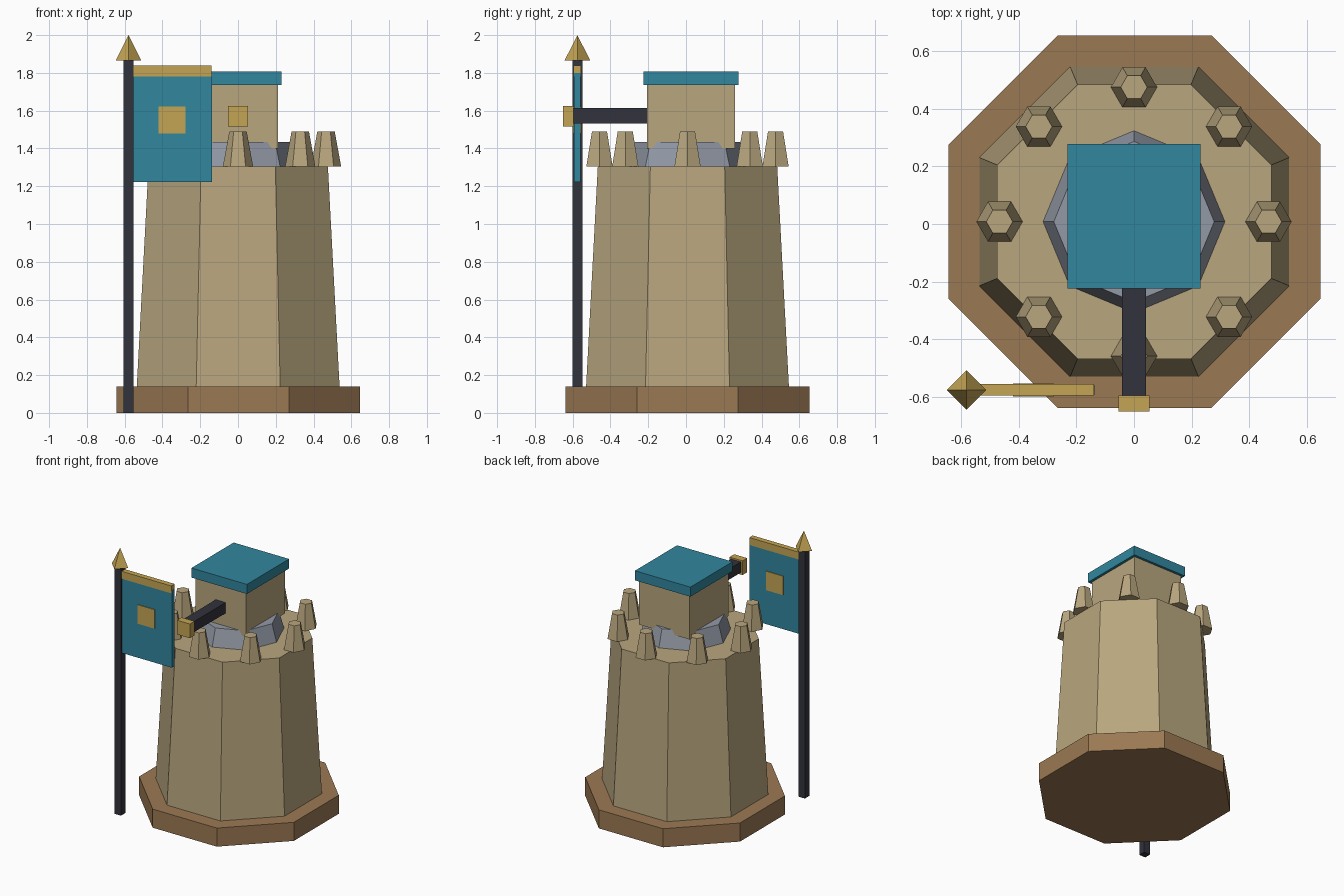
import bpy
from math import cos, sin, pi

cube = bpy.data.objects.get("Cube")
if cube:
    bpy.data.objects.remove(cube, do_unlink=True)


def material(name, r, g, b):
    m = bpy.data.materials.new(name)
    m.use_nodes = True
    m.diffuse_color = (r, g, b, 1)
    node = next(n for n in m.node_tree.nodes if n.type == 'BSDF_PRINCIPLED')
    node.inputs["Base Color"].default_value = (r, g, b, 1)
    return m


sand = material("sandstone", 0.48, 0.38, 0.21)
wood = material("brown_wood", 0.33, 0.19, 0.087)
slate = material("grey_slate", 0.29, 0.32, 0.38)
teal = material("teal", 0.031, 0.24, 0.34)
gold = material("gold", 0.56, 0.376, 0.087)
iron = material("dark_iron", 0.032, 0.032, 0.047)


def finish(name, mat):
    ob = bpy.context.object
    ob.name = ob.data.name = name
    ob.data.materials.append(mat)
    return ob


def box(name, mat, x, y, z):
    """Box spanning the (low, high) range on each axis."""
    spans = (x, y, z)
    bpy.ops.mesh.primitive_cube_add(size=1, location=[(a + b) / 2 for a, b in spans])
    ob = finish(name, mat)
    for v in ob.data.vertices:
        v.co = [c * (b - a) for c, (a, b) in zip(v.co, spans)]
    return ob


def frustum(name, mat, sides, r_low, r_high, z, x=0.0, y=0.0, turn=0.0):
    """Tapered prism; with turn 0 a corner points along x or y."""
    bpy.ops.mesh.primitive_cone_add(
        vertices=sides, radius1=r_low, radius2=r_high, depth=z[1] - z[0],
        location=(x, y, sum(z) / 2), rotation=(0, 0, turn))
    return finish(name, mat)


CY = 0.008          # tower axis
DECK = 1.305        # top of the tower walls

# Tower body
frustum("base_plinth", wood, 8, 0.698, 0.698, (0, 0.14), 0.002, CY, pi / 8)
frustum("tower_wall", sand, 8, 0.581, 0.514, (0.14, DECK), 0.001, CY, pi / 8)
frustum("turret_ring", slate, 8, 0.315, 0.278, (DECK, 1.435), 0, CY)

# Battlements
for i in range(8):
    a = i * pi / 4
    frustum(f"battlement_{i + 1}", sand, 6, 0.08, 0.046, (DECK, 1.49),
            0.466 * cos(a), CY + 0.466 * sin(a), pi / 2)

# Turret with its barrel
box("turret", sand, (-0.211, 0.211), (-0.206, 0.259), (1.40, 1.735))
box("turret_roof", teal, (-0.231, 0.231), (-0.224, 0.278), (1.735, 1.807))
box("barrel", iron, (-0.041, 0.041), (-0.6, -0.2), (1.533, 1.613))
box("barrel_muzzle", gold, (-0.054, 0.054), (-0.65, -0.595), (1.517, 1.624))

# Flag and pole
PX, PY = -0.58, -0.575


def across(half):
    return (PY - half, PY + half)


box("flag_pole", iron, (PX - 0.027, PX + 0.027), across(0.027), (0, 1.865))
frustum("pole_finial", gold, 4, 0.068, 0, (1.865, 2.0), PX, PY)
box("flag_cloth", teal, (-0.56, -0.137), across(0.0175), (1.222, 1.8))
box("flag_top_band", gold, (-0.56, -0.139), across(0.02), (1.782, 1.838))
box("flag_emblem", gold, (-0.42, -0.278), across(0.0225), (1.48, 1.623))
